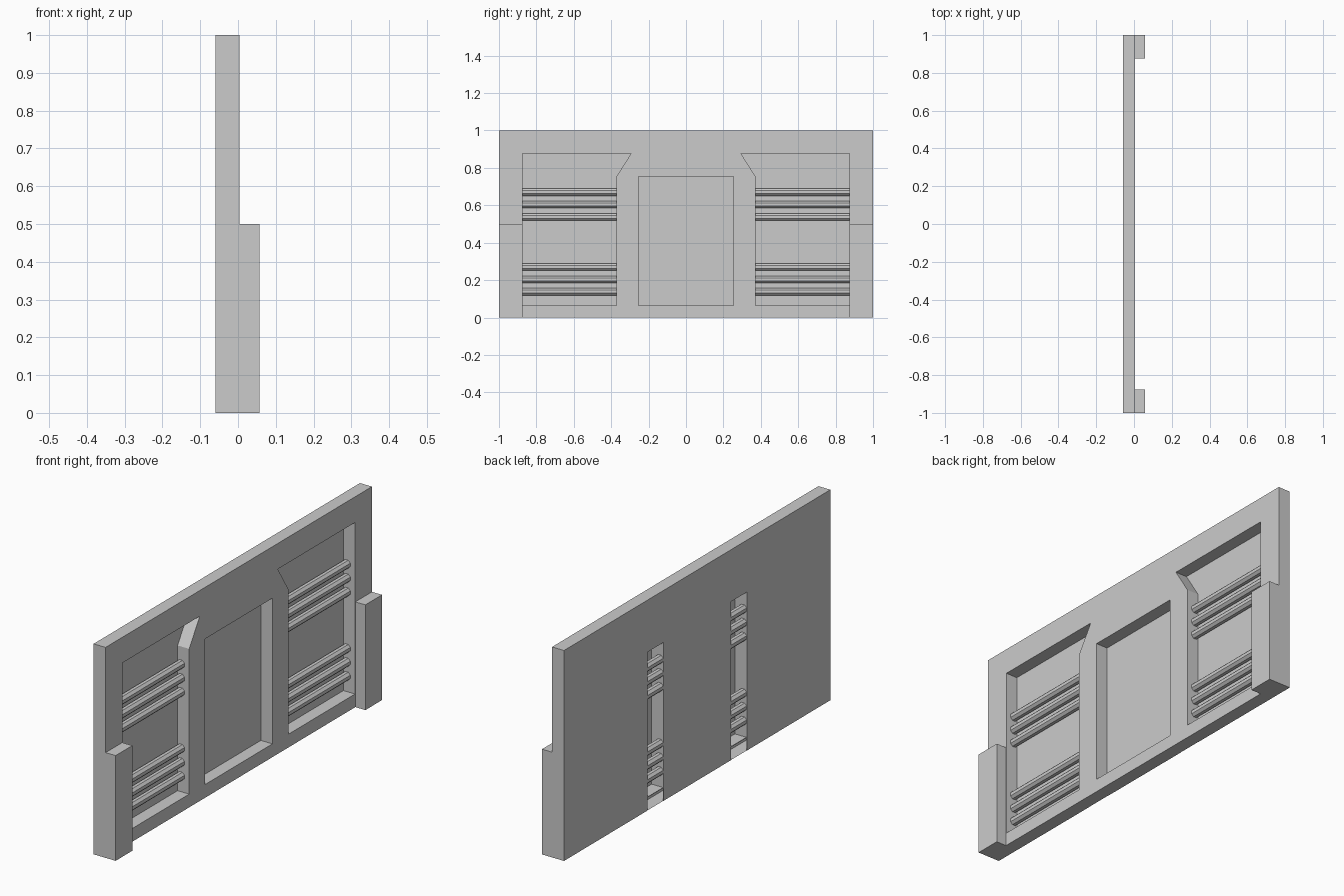
import bpy, bmesh, math
from mathutils import Matrix

if "Cube" in bpy.data.objects:
    bpy.data.objects.remove(bpy.data.objects["Cube"])

BACK, FRONT, STEP = -0.059, 0.004, 0.057   # x planes
SKIN = 0.002                               # thickness of the back plate


def finish(name, bm):
    bmesh.ops.recalc_face_normals(bm, faces=bm.faces[:])
    me = bpy.data.meshes.new(name)
    bm.to_mesh(me)
    bm.free()
    ob = bpy.data.objects.new(name, me)
    bpy.context.collection.objects.link(ob)
    return ob


def box(name, lo, hi):
    bm = bmesh.new()
    size = [b - a for a, b in zip(lo, hi)]
    mid = [(a + b) / 2 for a, b in zip(lo, hi)]
    bmesh.ops.create_cube(bm, size=1, matrix=Matrix.Translation(mid) @ Matrix.Diagonal((*size, 1)))
    return finish(name, bm)


def mirrored(pts):
    return [(-y, z) for y, z in reversed(pts)]


# Outlines in (y, z)
outer = [(-1, 0), (1, 0), (1, 1), (-1, 1)]
window = [(0.372, 0.063), (0.873, 0.063), (0.873, 0.878), (0.293, 0.878), (0.372, 0.753)]
door = [(-0.253, 0.063), (0.253, 0.063), (0.253, 0.755), (-0.253, 0.755)]

# Hollow frame: front sheet with three openings, and walls running back
bm = bmesh.new()
rims = []
for outline in (outer, window, mirrored(window), door):
    f = [bm.verts.new((FRONT, y, z)) for y, z in outline]
    b = [bm.verts.new((BACK + SKIN / 2, y, z)) for y, z in outline]
    for i in range(len(f)):
        j = (i + 1) % len(f)
        bm.faces.new((f[i], f[j], b[j], b[i]))
        rims.append(bm.edges.get((f[i], f[j])))
bmesh.ops.triangle_fill(bm, edges=rims, use_beauty=True, normal=(1, 0, 0))
finish("wall_frame", bm)

# Back plate, with an open slot behind each pillar
half = [(0.253, 0), (0.253, 0.753), (0.372, 0.753), (0.372, 0), (1, 0), (1, 1)]
bm = bmesh.new()
face = bm.faces.new([bm.verts.new((BACK, y, z)) for y, z in half + mirrored(half)])
ext = bmesh.ops.extrude_face_region(bm, geom=[face], use_keep_orig=True)
bmesh.ops.translate(bm, vec=(SKIN, 0, 0),
                    verts=[g for g in ext["geom"] if isinstance(g, bmesh.types.BMVert)])
finish("back_plate", bm)

# Octagonal pipes lying on the back plate, running into the hollow pillars
apothem = 0.019
radius = apothem / math.cos(math.pi / 8)
for side in (-1, 1):
    tag = "right" if side > 0 else "left"
    y0, y1 = 0.254, 0.876
    for low in (0.138, 0.538):
        for k in range(3):
            bm = bmesh.new()
            place = (Matrix.Translation((BACK + apothem + 0.0005, side * (y0 + y1) / 2, low + k * 0.066))
                     @ Matrix.Rotation(math.pi / 2, 4, 'X')
                     @ Matrix.Rotation(math.pi / 8, 4, 'Z'))
            bmesh.ops.create_cone(bm, cap_ends=True, segments=8, radius1=radius,
                                  radius2=radius, depth=y1 - y0, matrix=place)
            finish("pipe_" + tag, bm)

    # Sill floor inside the pillar, and the raised lower corner block
    ya, yb = sorted((side * 0.253, side * 0.372))
    box("pillar_floor_" + tag, (BACK + SKIN, ya, 0.06), (FRONT - 0.001, yb, 0.063))
    ya, yb = sorted((side * 0.875, side * 1.0))
    box("corner_block_" + tag, (FRONT, ya, 0), (STEP, yb, 0.5))
